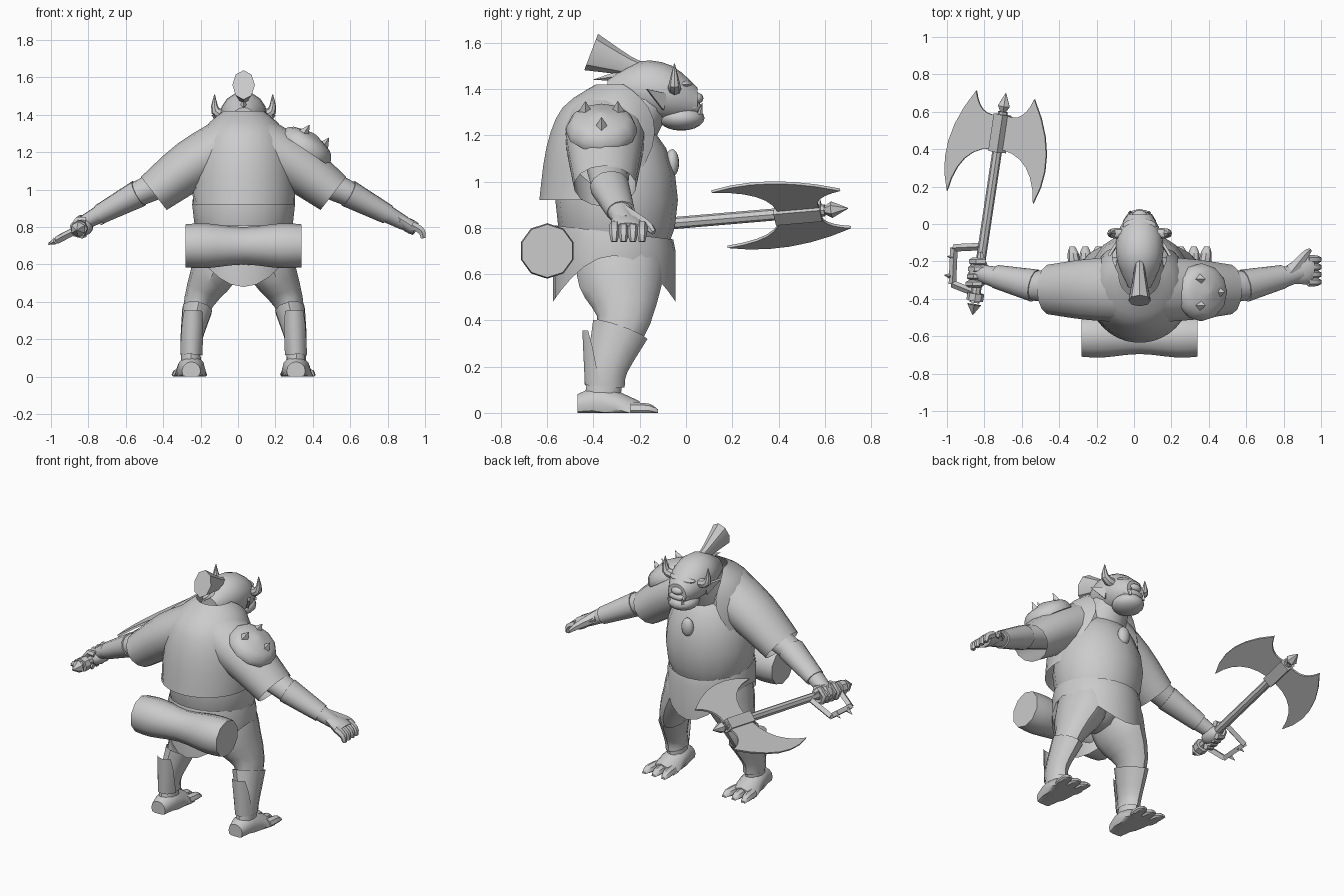
import bpy, bmesh, math
from mathutils import Vector

if "Cube" in bpy.data.objects:
    bpy.data.objects.remove(bpy.data.objects["Cube"])

AXIS_X, AXIS_Y, AXIS_Z = Vector((1, 0, 0)), Vector((0, 1, 0)), Vector((0, 0, 1))
BODY_CENTRE = AXIS_X * .03
SIDES = {"left": 1, "right": -1}

clay = bpy.data.materials.new("clay_grey")
clay.use_nodes = True
clay.diffuse_color = (.6, .6, .6, 1)
clay.node_tree.nodes["Principled BSDF"].inputs["Base Color"].default_value = clay.diffuse_color


def finish(name, bm, crease=40):
    """Flatten anything below the ground, shade smooth with sharp creases and link."""
    for vert in bm.verts:
        vert.co.z = max(vert.co.z, 0)
    bmesh.ops.recalc_face_normals(bm, faces=bm.faces)
    mesh = bpy.data.meshes.new(name)
    bm.to_mesh(mesh)
    bm.free()
    for polygon in mesh.polygons:
        polygon.use_smooth = True
    mesh.set_sharp_from_angle(angle=math.radians(crease))
    mesh.materials.append(clay)
    bpy.context.collection.objects.link(bpy.data.objects.new(name, mesh))


def place(x, y, z, side=1):
    """Body point to world point, mirrored for the right side."""
    return BODY_CENTRE + Vector((side * x, y, z))


def smooth_path(keys, steps):
    """Catmull-Rom curve through the keys, each a point with a radius."""
    path = []
    last = len(keys) - 1
    for i in range(last):
        a, b, c, d = keys[max(i - 1, 0)], keys[i], keys[i + 1], keys[min(i + 2, last)]
        for step in range(steps):
            t = step / steps
            path.append(b + ((c - a) * t + (2 * a - 5 * b + 4 * c - d) * t * t
                             + (3 * b - a - 3 * c + d) * t ** 3) / 2)
    return path + [keys[last]]


def tube(name, points, radii, flat=1, ref=AXIS_Z, axis=None, sides=12, steps=3, caps=True, opening=None):
    """Loft ellipses along a path; flat scales them along ref, opening leaves a slit facing ref."""
    keys = [Vector((*point, radius)) for point, radius in zip(points, radii)]
    path = smooth_path(keys, steps)
    bm = bmesh.new()
    rings = []
    for i, key in enumerate(path):
        ahead, behind = path[min(i + 1, len(path) - 1)], path[max(i - 1, 0)]
        tangent = axis or (ahead - behind).to_3d().normalized()
        across = ref.cross(tangent).normalized()
        along = tangent.cross(across) * flat
        gap = math.radians(opening(i / (len(path) - 1))) if opening else 0
        ring = []
        for k in range(sides):
            angle = gap + (math.tau - 2 * gap) * k / (sides - bool(opening))
            ring.append(bm.verts.new(key.to_3d() + key.w * (across * math.sin(angle) + along * math.cos(angle))))
        rings.append(ring)
    for lower, upper in zip(rings, rings[1:]):
        for k in range(sides - bool(opening)):
            j = (k + 1) % sides
            bm.faces.new((lower[k], lower[j], upper[j], upper[k]))
    if caps:
        bm.faces.new(rings[0])
        bm.faces.new(rings[-1])
    finish(name, bm)


def ball(name, centre, size):
    bm = bmesh.new()
    bmesh.ops.create_uvsphere(bm, u_segments=16, v_segments=10, radius=1)
    bmesh.ops.scale(bm, verts=bm.verts, vec=size)
    bmesh.ops.translate(bm, verts=bm.verts, vec=centre)
    finish(name, bm)


def spike(name, base, tip, radius):
    direction = (tip - base).normalized()
    ref = AXIS_Z if abs(direction.y) > abs(direction.z) else AXIS_Y
    tube(name, [base, tip], [radius, radius / 20], ref=ref, sides=4, steps=1)


def plate(name, outline, thickness):
    bm = bmesh.new()
    face = bm.faces.new([bm.verts.new(corner) for corner in outline])
    face.normal_update()
    offset = face.normal * thickness
    bmesh.ops.translate(bm, verts=bm.verts, vec=-offset / 2)
    extruded = bmesh.ops.extrude_face_region(bm, geom=[face])["geom"]
    bmesh.ops.translate(bm, verts=[e for e in extruded if isinstance(e, bmesh.types.BMVert)], vec=offset)
    finish(name, bm, crease=20)


# Torso and open shirt
ball("belly", place(0, -.3, .92), (.275, .265, .38))
tube("neck", [place(0, -.3, 1.2), place(0, -.16, 1.37)], [.16, .11], ref=AXIS_Y)
tube("shirt", [place(0, -.36, .92), place(0, -.34, 1.15), place(0, -.32, 1.32), place(0, -.28, 1.42)],
     [.275, .265, .215, .11], ref=AXIS_Y, axis=AXIS_Z, sides=20, caps=False,
     opening=lambda t: 85 - 190 * t * (1 - t))
ball("pendant", place(0, -.06, 1.08), (.04, .03, .06))

# Skirt with pointed front and back flaps, its waist lower in front
bm = bmesh.new()
columns = []
for k in range(24):
    angle = math.tau * k / 24
    outward = Vector((math.sin(angle), math.cos(angle), 0))
    hem = .68 - .2 * outward.y ** 2
    waist = .78 - .03 * outward.y
    columns.append([bm.verts.new(place(0, -.31, height) + outward * radius)
                    for radius, height in ((.255, waist), (.265, waist - .05), (.265, hem))])
for left, right in zip(columns, columns[1:] + columns[:1]):
    for low in (0, 1):
        bm.faces.new((left[low], right[low], right[low + 1], left[low + 1]))
finish("skirt", bm)

# Bedroll tied behind the waist
tube("bedroll", [place(x, -.6, .7) for x in (-.31, -.2, 0, .2, .31)], [.115, .12, .1, .12, .115],
     axis=AXIS_X, sides=10)

# Head and face
tube("head", [place(0, -.34, 1.38), place(0, -.2, 1.4), place(0, -.06, 1.38), place(0, .05, 1.34)],
     [.06, .12, .12, .065], axis=AXIS_Y, sides=16)
ball("lower_jaw", place(0, -.02, 1.275), (.095, .1, .055))
ball("brow", place(0, -.01, 1.42), (.09, .04, .02))
ball("nose", place(0, .045, 1.36), (.04, .03, .025))
ball("upper_lip", place(0, .02, 1.32), (.075, .05, .03))
for label, side in SIDES.items():
    tube(label + "_horn", [place(.09, -.05, 1.4, side), place(.15, -.05, 1.42, side), place(.155, -.05, 1.51, side)],
         [.03, .025, .002], ref=AXIS_Y, sides=8)
    plate(label + "_ear", [place(.11, -.08, 1.38, side), place(.165, -.17, 1.4, side),
                           place(.11, -.1, 1.31, side)], .015)
    spike(label + "_tusk", place(.05, .06, 1.29, side), place(.05, .07, 1.34, side), .012)
    ball(label + "_eye", place(.045, .025, 1.39, side), (.015, .015, .01))

# Topknot
tube("topknot", [place(0, -.18, 1.48), place(0, -.25, 1.5), place(0, -.41, 1.56)], [.025, .03, .06],
     flat=1.4, sides=8)
spike("loose_lock", place(0, -.27, 1.46), place(0, -.4, 1.44), .025)

# Limbs, mirrored
for label, side in SIDES.items():
    shoulder, elbow, wrist = place(.2, -.33, 1.14, side), place(.56, -.33, .98, side), place(.86, -.26, .82, side)
    tube(label + "_arm", [shoulder, elbow, wrist], [.11, .08, .045], flat=.85)
    tube(label + "_forearm_guard", [elbow, elbow.lerp(wrist, .7)], [.088, .063], flat=.85)
    tube(label + "_sleeve", [place(.08, -.35, 1.24, side), place(.28, -.35, 1.13, side), place(.48, -.35, .98, side)],
         [.18, .165, .135], flat=.83, sides=14, caps=False)

    hip, thigh, knee = place(.12, -.29, .68, side), place(.16, -.28, .56, side), place(.24, -.27, .4, side)
    shin, ankle = place(.28, -.34, .2, side), place(.28, -.36, .06, side)
    tube(label + "_leg", [hip, thigh, knee, shin, ankle], [.13, .125, .08, .052, .055], flat=1.45, ref=AXIS_Y)
    tube(label + "_greave", [shin.lerp(ankle, .6), shin, knee.lerp(shin, .2)], [.058, .06, .083],
         flat=1.5, ref=AXIS_Y, sides=10, caps=False)
    tube(label + "_calf_plate", [ankle.lerp(shin, .4), place(.27, -.34, .35, side)], [.06, .075],
         flat=1.45, ref=AXIS_Y, sides=8, caps=False, opening=lambda t: 100 + 40 * t)

    # Wedge foot with three clawed toes
    tube(label + "_foot", [place(.28, -.47, .03, side), place(.28, -.36, .04, side), place(.29, -.2, -.04, side)],
         [.05, .075, .09], axis=AXIS_Y)
    for spread in (-1, 0, 1):
        root = place(.29 + spread * .055, -.24, .01, side)
        tube(label + "_toe", [root, root + Vector((side * spread * .01, .08, 0)),
                              root + Vector((side * spread * .015, .12, -.01))],
             [.035, .03, .014], axis=AXIS_Y, sides=8)

# Open left hand
palm = place(.88, -.25, .81)
hand_root = place(.8, -.27, .86)
tube("left_palm", [hand_root, palm, palm + Vector((.04, 0, -.02))], [.05, .075, .07], flat=.5)
for i in range(4):
    knuckle = palm + Vector((.02, i * .04 - .06, 0))
    tube("left_finger", [knuckle, knuckle + Vector((.05, 0, -.03)), knuckle + Vector((.06, 0, -.07))],
         [.024, .022, .014], ref=AXIS_Y, sides=6)
tube("left_thumb", [hand_root, palm + AXIS_Y * .08, palm + Vector((.03, .11, -.03))], [.04, .024, .012], sides=6)

# Domed shoulder guard with studs
tilt = Vector((.55, 0, .83))
guard = Vector((.355, -.365, 1.215))
tube("shoulder_guard", [guard + tilt * lift for lift in (0, .03, .07, .1)], [.155, .15, .115, .01],
     ref=AXIS_Y, axis=tilt)
slope = AXIS_Y.cross(tilt)
for across, along in ((-.05, -.07), (-.05, .07), (.075, 0)):
    stud = guard + slope * across + AXIS_Y * along + tilt * .06
    spike("guard_stud", stud, stud + tilt * .065, .035)


# Axe, in a tilted plane: first across the handle, then along it
def on_axe(across, along):
    return Vector((-.79, 0, .825)) + Vector((1, -.15, .52)) * across + Vector((.15, 1, .085)) * along


def bend(start, control, end, count=6):
    """Points of a quadratic curve without its end."""
    for i in range(count):
        t = i / count
        yield [a * (1 - t) ** 2 + 2 * b * t * (1 - t) + c * t * t for a, b, c in zip(start, control, end)]


def rod(name, start, end, radii, sides=8):
    tube(name, [on_axe(0, start), on_axe(0, end)], radii, sides=sides, steps=1)


rod("axe_handle", -.42, .6, [.026, .026])
rod("axe_socket", .385, .585, [.048, .048], sides=4)
rod("axe_collar", .6, .63, [.018, .036], sides=6)
rod("axe_tip", .63, .7, [.036, .002], sides=6)
rod("axe_pommel", -.41, -.37, [.045, .045])
rod("pommel_point", -.43, -.485, [.042, .003], sides=6)
top_root, top_tip, low_tip, low_root = (.03, .58), (.155, .69), (.23, .145), (.03, .4)
crescent = [*bend(top_root, (.12, .56), top_tip), *bend(top_tip, (.33, .4), low_tip),
            *bend(low_tip, (.2, .38), low_root), low_root]
for label, side in SIDES.items():
    plate(label + "_axe_blade", [on_axe(side * across, along) for across, along in crescent], .012)

# Knuckle guard
frame = [on_axe(0, -.12), on_axe(-.15, -.15), on_axe(-.13, -.34), on_axe(0, -.37)]
for start, end in zip(frame, frame[1:]):
    tube("knuckle_guard", [start, end], [.02, .02], sides=4, steps=1)
for along in (-.3, -.2):
    spike("knuckle_spike", on_axe(-.14, along), on_axe(-.18, along), .02)

# Gripping right hand
ball("right_fist", on_axe(0, -.26), (.055, .08, .05))
for i in range(4):
    grip = on_axe(0, i * .04 - .32)
    curl = [grip + (AXIS_X * math.cos(turn) + AXIS_Z * math.sin(turn)) * .045 for turn in (1, 2, 3, 4, 5)]
    tube("right_finger", curl, [.02] * len(curl), ref=AXIS_Y, sides=6, steps=1)
thumb = on_axe(0, -.2) + AXIS_Z * .03
tube("right_thumb", [thumb, thumb + AXIS_Y * .05], [.025, .014], sides=6)
